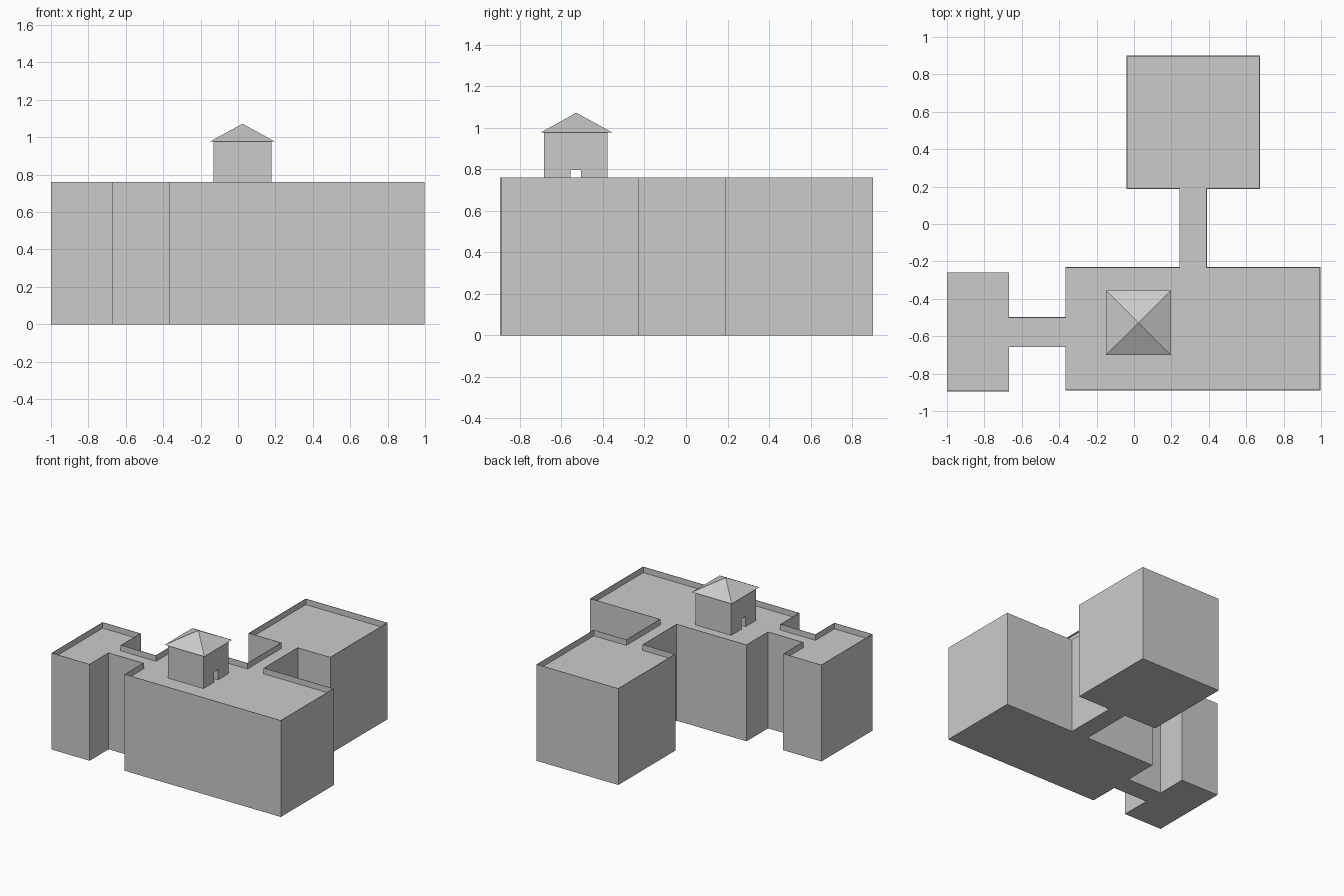
import bpy, bmesh
from mathutils import Vector

if "Cube" in bpy.data.objects:
    bpy.data.objects.remove(bpy.data.objects["Cube"])

WALL_TOP, ROOF_Z, RIM = 0.76, 0.715, 0.004


def finish(name, bm):
    bmesh.ops.recalc_face_normals(bm, faces=bm.faces)
    mesh = bpy.data.meshes.new(name)
    bm.to_mesh(mesh)
    bm.free()
    obj = bpy.data.objects.new(name, mesh)
    bpy.context.collection.objects.link(obj)
    return obj


def box(name, x0, x1, y0, y1, z0, z1):
    bm = bmesh.new()
    bmesh.ops.create_cube(bm, size=1)
    for v in bm.verts:
        v.co = ((x0 + x1) / 2 + v.co.x * (x1 - x0),
                (y0 + y1) / 2 + v.co.y * (y1 - y0),
                (z0 + z1) / 2 + v.co.z * (z1 - z0))
    return finish(name, bm)


# Building: one footprint extruded up, with the roof sunk behind a thin parapet
footprint = [
    (-1, -0.895), (-0.667, -0.895), (-0.667, -0.658), (-0.367, -0.658),
    (-0.367, -0.89), (0.997, -0.89), (0.997, -0.23), (0.39, -0.23),
    (0.39, 0.188), (0.673, 0.188), (0.673, 0.9), (-0.04, 0.9),
    (-0.04, 0.188), (0.242, 0.188), (0.242, -0.23), (-0.367, -0.23),
    (-0.367, -0.498), (-0.667, -0.498), (-0.667, -0.258), (-1, -0.258)]
bm = bmesh.new()
base = bm.faces.new([bm.verts.new((x, y, 0)) for x, y in footprint])
ext = bmesh.ops.extrude_face_region(bm, geom=[base], use_keep_orig=True)
for v in ext["geom"]:
    if isinstance(v, bmesh.types.BMVert):
        v.co.z = WALL_TOP
bmesh.ops.recalc_face_normals(bm, faces=bm.faces)
top = next(f for f in bm.faces if f.calc_center_median().z > WALL_TOP - 0.01)
bmesh.ops.inset_region(bm, faces=[top], thickness=RIM, use_even_offset=True)
sunk = bmesh.ops.extrude_face_region(bm, geom=[top])
bmesh.ops.translate(bm, vec=Vector((0, 0, ROOF_Z - WALL_TOP)),
                    verts=[g for g in sunk["geom"] if isinstance(g, bmesh.types.BMVert)])
if top.is_valid:
    bm.faces.remove(top)
finish("building", bm)

# Rooftop pavilion: two low base walls with a passage between, room above
for side, y0, y1 in (("front", -0.685, -0.556), ("back", -0.506, -0.377)):
    box("pavilion_base_" + side, -0.13, 0.18, y0, y1, ROOF_Z, 0.797)
box("pavilion_room", -0.13, 0.18, -0.685, -0.377, 0.797, 0.98)

# Pyramid roof with overhanging eaves
bm = bmesh.new()
eaves = [bm.verts.new((x, y, 0.977)) for x, y in
         ((-0.15, -0.70), (0.197, -0.70), (0.197, -0.355), (-0.15, -0.355))]
apex = bm.verts.new((0.024, -0.528, 1.072))
bm.faces.new(eaves)
for i in range(4):
    bm.faces.new((eaves[i], eaves[(i + 1) % 4], apex))
finish("pavilion_roof", bm)
